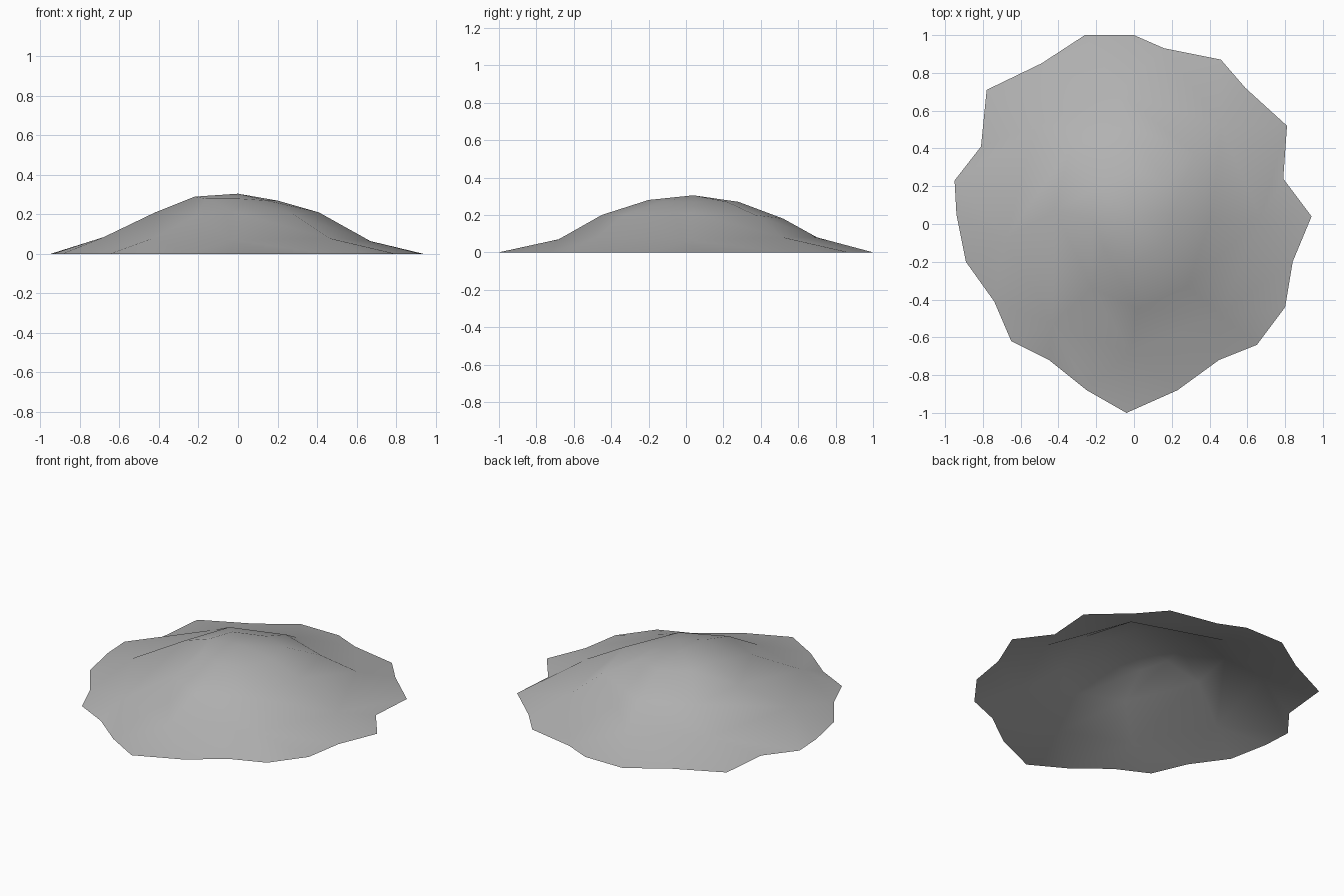
import bpy
import bmesh

cube = bpy.data.objects.get("Cube")
if cube:
    bpy.data.objects.remove(cube, do_unlink=True)


def make_material(name, level):
    material = bpy.data.materials.new(name)
    material.use_nodes = True
    colour = (level, level, level, 1)
    material.diffuse_color = colour
    material.node_tree.nodes["Principled BSDF"].inputs["Base Color"].default_value = colour
    return material


# Ragged ground outline, counter-clockwise from the +x tip
outline = [(.94, .04), (.79, .24), (.81, .52), (.59, .72), (.46, .87), (.16, .93),
           (0, 1), (-.26, 1), (-.49, .85), (-.78, .71), (-.81, .41), (-.95, .23),
           (-.94, .05), (-.89, -.2), (-.74, -.41), (-.65, -.62), (-.45, -.72), (-.25, -.88),
           (-.04, -1), (.23, -.88), (.45, -.72), (.65, -.64), (.8, -.44), (.84, -.2)]

# Contour rings of eight points: foot, shoulder and crown
foot = [(.67, .03, .065), (.46, .52, .08), (-.08, .7, .08), (-.52, .52, .08),
        (-.68, -.08, .085), (-.43, -.53, .08), (-.02, -.68, .07), (.46, -.48, .08)]
shoulder = [(.41, .03, .21), (.32, .37, .2), (-.03, .52, .18), (-.34, .4, .19),
            (-.42, .07, .21), (-.22, -.34, .19), (.02, -.45, .2), (.28, -.33, .2)]
crown = [(.2, .05, .27), (.17, .22, .27), (0, .28, .27), (-.18, .2, .28),
         (-.22, .03, .29), (-.16, -.13, .28), (0, -.2, .28), (.15, -.13, .27)]

bm = bmesh.new()


def add_ring(points):
    return [bm.verts.new(point) for point in points]


rim = add_ring((x, y, 0) for x, y in outline)
rings = [add_ring(points) for points in (foot, shoulder, crown)]
peak = bm.verts.new((0, .04, .305))

# Skin each sector from the rim to the peak, leaving the underside open
for i in range(len(foot)):
    j = (i + 1) % len(foot)
    a, b = rings[0][i], rings[0][j]
    edge = [rim[(3 * i + step) % len(rim)] for step in range(4)]
    bm.faces.new((a, edge[0], edge[1]))
    bm.faces.new((a, edge[1], edge[2], b))
    bm.faces.new((b, edge[2], edge[3]))
    for outer, inner in zip(rings, rings[1:]):
        bm.faces.new((inner[i], outer[i], outer[j], inner[j]))
    bm.faces.new((peak, rings[-1][i], rings[-1][j]))

for face in bm.faces:
    face.smooth = True

mesh = bpy.data.meshes.new("mound")
bm.to_mesh(mesh)
bm.free()
mesh.materials.append(make_material("stone_grey", .45))
mound = bpy.data.objects.new("mound", mesh)
bpy.context.collection.objects.link(mound)
